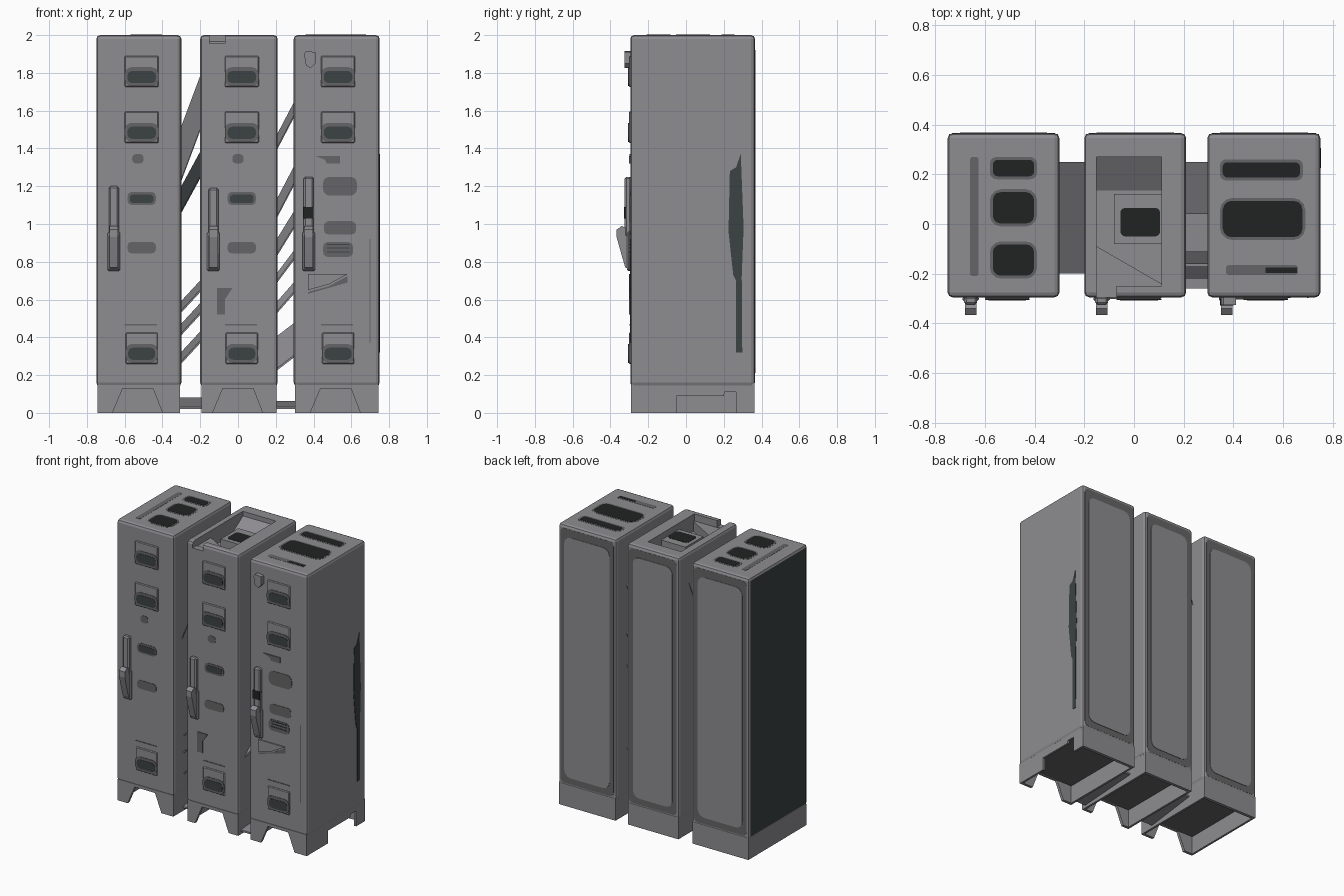
import bpy, bmesh, math
from mathutils import Vector

if "Cube" in bpy.data.objects:
    bpy.data.objects.remove(bpy.data.objects["Cube"])


def mat(name, c):
    m = bpy.data.materials.new(name)
    m.diffuse_color = (*c, 1)
    m.use_nodes = True
    m.node_tree.nodes["Principled BSDF"].inputs["Base Color"].default_value = m.diffuse_color
    return m


BODY = mat("body_grey", (0.27, 0.262, 0.28))
MID = mat("worn_grey", (0.13, 0.13, 0.135))
DARK = mat("dark_teal_grey", (0.045, 0.055, 0.055))
BLACK = mat("vent_black", (0.015, 0.017, 0.017))
FRONT, BACK, TOP = -0.295, 0.365, 2.0


def finish(name, bm, m):
    bmesh.ops.recalc_face_normals(bm, faces=bm.faces[:])
    me = bpy.data.meshes.new(name)
    bm.to_mesh(me)
    bm.free()
    me.materials.append(m)
    ob = bpy.data.objects.new(name, me)
    bpy.context.collection.objects.link(ob)
    return ob


def box(name, x, y, z, m, bevel=0.0, seg=1):
    bm = bmesh.new()
    bmesh.ops.create_cube(bm, size=1)
    for v in bm.verts:
        v.co = [(r[0] + r[1]) / 2 + c * (r[1] - r[0]) for r, c in zip((x, y, z), v.co)]
    if bevel:
        bmesh.ops.bevel(bm, geom=bm.edges[:], offset=bevel, segments=seg,
                        profile=0.5, affect='EDGES')
    return finish(name, bm, m)


def prism(name, pts, axis, a, b, m):
    """Extrude a 2D outline from a to b along an axis."""
    def place(u, v, d):
        return {'x': (d, u, v), 'y': (u, d, v), 'z': (u, v, d)}[axis]
    bm = bmesh.new()
    lo = [bm.verts.new(place(u, v, a)) for u, v in pts]
    hi = [bm.verts.new(place(u, v, b)) for u, v in pts]
    bm.faces.new(lo)
    bm.faces.new(hi)
    for i in range(len(pts)):
        j = (i + 1) % len(pts)
        bm.faces.new((lo[i], lo[j], hi[j], hi[i]))
    return finish(name, bm, m)


def rounded(u0, u1, v0, v1, r):
    pts = []
    corners = ((u1 - r, v1 - r), (u0 + r, v1 - r), (u0 + r, v0 + r), (u1 - r, v0 + r))
    for k, (cu, cv) in enumerate(corners):
        for s in range(4):
            t = math.pi / 2 * (k + s / 3)
            pts.append((cu + r * math.cos(t), cv + r * math.sin(t)))
    return pts


def front_vent(n, x, z, w=0.18, h=0.1, inner=DARK, hood=True):
    y = FRONT
    if hood:
        box(n + "_hood", (x - w / 2, x + w / 2), (y - 0.008, y + 0.01),
            (z - h / 2 - 0.005, z + h / 2 + 0.06), BODY, 0.005)
        y -= 0.008
    prism(n + "_rim", rounded(x - w / 2, x + w / 2, z - h / 2, z + h / 2, h * 0.35),
          'y', y - 0.003, y + 0.002, MID)
    if inner:
        prism(n + "_slot", rounded(x - w * 0.42, x + w * 0.42, z - h * 0.34, z + h * 0.3, h * 0.25),
              'y', y - 0.005, y, inner)


def top_vent(n, x0, x1, y0, y1):
    r = min(x1 - x0, y1 - y0) * 0.3
    prism(n + "_rim", rounded(x0, x1, y0, y1, r), 'z', TOP - 0.004, TOP + 0.001, MID)
    i = 0.012
    prism(n + "_slot", rounded(x0 + i, x1 - i, y0 + i, y1 - i, r * 0.7),
          'z', TOP - 0.004, TOP + 0.002, BLACK)


def handle(n, x, top):
    box(n + "_backplate", (x - 0.033, x + 0.033), (-0.312, -0.29), (0.75, 0.96), BODY, 0.008)
    box(n + "_bar", (x - 0.026, x + 0.026), (-0.325, -0.29), (0.93, top), BODY, 0.009)
    # lever seen from the side: knuckle tapering towards the bottom
    prism(n + "_lever", [(-0.30, 0.76), (-0.322, 0.77), (-0.345, 0.85), (-0.367, 0.93),
                         (-0.367, 0.97), (-0.34, 0.99), (-0.30, 0.97)],
          'x', x - 0.023, x + 0.023, BODY)


lockers = {"left": (-0.75, -0.30), "middle": (-0.20, 0.21), "right": (0.295, 0.75)}
vent_x = {"left": -0.51, "middle": 0.02, "right": 0.53}
bodies = {}
for n, (x0, x1) in lockers.items():
    cx, vx = (x0 + x1) / 2, vent_x[n]
    # cabinet
    body = bodies[n] = box(n + "_cabinet", (x0, x1), (FRONT, BACK), (0.14, TOP), BODY, 0.02, 2)
    # base skirt: front wall with a tapered opening, plain back, side walls
    a, b = x0 + 0.006, x1 - 0.006
    prism(n + "_front_feet", [(a, 0.15), (a, 0), (a + 0.02, 0), (cx - 0.14, 0), (cx - 0.085, 0.13),
                              (cx + 0.075, 0.13), (cx + 0.125, 0), (b, 0), (b, 0.15)],
          'y', FRONT + 0.005, FRONT + 0.025, BODY)
    box(n + "_back_skirt", (a, b), (BACK - 0.025, BACK - 0.003), (0, 0.16), BODY)
    side = [(FRONT + 0.01, 0.15), (FRONT + 0.01, 0), (BACK - 0.006, 0), (BACK - 0.006, 0.15)]
    notch = side[:2] + [(-0.05, 0), (-0.05, 0.09), (0.2, 0.09), (0.205, 0.11), (0.265, 0.11),
                        (0.265, 0)] + side[2:]
    prism(n + "_left_skirt", side, 'x', a, a + 0.015, BODY)
    prism(n + "_right_skirt", notch if n == "right" else side, 'x', b - 0.015, b, BODY)
    box(n + "_underside", (x0 + 0.02, x1 - 0.02), (-0.27, 0.34), (0.13, 0.145), MID)
    # back panel with a worn border
    prism(n + "_back_border", rounded(x0 + 0.018, x1 - 0.018, 0.165, 1.975, 0.03),
          'y', BACK - 0.002, BACK + 0.001, MID)
    prism(n + "_back_panel", rounded(x0 + 0.05, x1 - 0.05, 0.21, 1.92, 0.05),
          'y', BACK, BACK + 0.004, BODY)
    # front vents and door furniture shared by all three
    front_vent(n + "_vent_upper", vx, 1.78)
    front_vent(n + "_vent_lower_row", vx, 1.485)
    front_vent(n + "_vent_foot", vx, 0.315, 0.17, 0.1)
    if n != "right":
        front_vent(n + "_louvre_a", vx, 1.135, 0.15, 0.07, DARK, False)
        front_vent(n + "_louvre_b", vx, 0.875, 0.15, 0.06, None, False)
        prism(n + "_lock", rounded(vx - 0.05, vx + 0.01, 1.32, 1.37, 0.02),
              'y', FRONT - 0.003, FRONT + 0.002, MID)
    box(n + "_door_line", (vx - 0.09, vx + 0.08), (FRONT - 0.003, FRONT + 0.002),
        (0.463, 0.47), MID)

# dark outer side of the left cabinet
me = bodies["left"].data
me.materials.append(DARK)
for p in me.polygons:
    if p.normal.x < -0.95:
        p.material_index = 1

# handles
handle("left_handle", -0.657, 1.20)
handle("middle_handle", -0.13, 1.19)
handle("right_handle", 0.374, 1.25)
box("right_handle_grip", (0.345, 0.40), (-0.328, -0.30), (1.03, 1.09), BLACK)

# extra plates on the right door
front_vent("right_screen_a", 0.54, 1.2, 0.18, 0.1, None, False)
front_vent("right_screen_b", 0.54, 0.98, 0.17, 0.07, None, False)
front_vent("right_louvre", 0.53, 0.865, 0.16, 0.08, None, False)
for i in range(3):
    box("right_louvre_line", (0.47, 0.59), (-0.301, -0.295), (0.85 + i * 0.02, 0.855 + i * 0.02), DARK)
prism("right_catch", [(0.35, 1.9), (0.36, 1.84), (0.385, 1.825), (0.41, 1.85), (0.41, 1.91),
                      (0.36, 1.915)], 'y', -0.325, -0.29, BODY)
prism("right_label", [(0.41, 1.36), (0.54, 1.36), (0.54, 1.32), (0.47, 1.32), (0.46, 1.34)],
      'y', -0.301, -0.293, MID)
prism("right_patch", [(0.37, 0.65), (0.48, 0.68), (0.58, 0.735), (0.37, 0.735)],
      'y', -0.303, -0.293, BODY)
prism("right_patch_shade", [(0.37, 0.64), (0.48, 0.67), (0.58, 0.725), (0.58, 0.69), (0.37, 0.63)],
      'y', -0.297, -0.293, MID)
prism("middle_patch", [(-0.11, 0.66), (-0.03, 0.66), (-0.07, 0.6), (-0.07, 0.52), (-0.11, 0.52)],
      'y', -0.301, -0.293, MID)
box("right_door_seam", (0.697, 0.702), (-0.297, -0.29), (0.37, 0.92), MID)

# hinge strip on the outer side of the right cabinet
prism("right_side_hinge", [(0.265, 0.32), (0.298, 0.32), (0.295, 0.72), (0.305, 0.98), (0.29, 1.37),
                           (0.265, 1.3), (0.232, 1.28), (0.225, 0.96), (0.25, 0.73), (0.265, 0.7)],
      'x', 0.745, 0.753, DARK)

# top vents
for i, (y0, y1) in enumerate(((0.18, 0.27), (-0.01, 0.14), (-0.22, -0.07))):
    top_vent(f"left_top_vent_{i}", -0.58, -0.39, y0, y1)
prism("left_top_groove", rounded(-0.66, -0.625, -0.21, 0.27, 0.012), 'z', 1.996, 2.001, MID)
top_vent("right_top_vent_a", 0.345, 0.68, 0.175, 0.26)
top_vent("right_top_vent_b", 0.345, 0.69, -0.065, 0.105)
prism("right_top_groove", rounded(0.37, 0.66, -0.205, -0.165, 0.012), 'z', 1.996, 2.001, MID)
box("right_top_slit", (0.53, 0.655), (-0.198, -0.176), (1.996, 2.002), BLACK)

# open tray in the top of the middle cabinet, with a raised duct
for i, (x, y, z) in enumerate((((-0.15, 0.11), (-0.25, 0.27), (1.88, 2.1)),
                               ((-0.15, -0.07), (-0.4, -0.2), (1.955, 2.1)))):
    cut = box(f"tray_cutter_{i}", x, y, z, BODY)
    cut.hide_render = True
    cut.hide_viewport = False
    cut.display_type = 'WIRE'
    mod = bodies["middle"].modifiers.new("tray", 'BOOLEAN')
    mod.object = cut
    mod.operation = 'DIFFERENCE'
    mod.solver = 'EXACT'
box("middle_duct", (-0.08, 0.11), (-0.08, 0.12), (1.87, 1.955), BODY)
prism("middle_duct_opening", rounded(-0.055, 0.105, -0.05, 0.065, 0.02), 'z', 1.95, 1.957, BLACK)
prism("middle_tray_ramp", [(0.12, 1.87), (0.275, 1.87), (0.275, 1.97)], 'x', -0.15, 0.11, BODY)
prism("middle_tray_ledge", [(-0.15, -0.25), (0.11, -0.25), (0.11, -0.24), (-0.15, -0.09)],
      'z', 1.87, 1.95, BODY)


# slanted braces bridging the gaps between the cabinets
def brace(n, xa, xb, yf, yb, zf, zb, rise, m=BODY):
    bm = bmesh.new()
    c = [Vector((xa, yf, zf)), Vector((xb, yf, zf + rise)),
         Vector((xb, yb, zb + rise)), Vector((xa, yb, zb))]
    lo = [bm.verts.new(p) for p in c]
    hi = [bm.verts.new(p + Vector((0, 0, 0.012))) for p in c]
    bm.faces.new(lo)
    bm.faces.new(hi)
    for i in range(4):
        j = (i + 1) % 4
        bm.faces.new((lo[i], lo[j], hi[j], hi[i]))
    finish(n, bm, m)


brace("left_gap_panel", -0.31, -0.19, -0.2, 0.25, 1.2, 1.48, 0.32)
brace("left_gap_dark_panel", -0.31, -0.19, -0.05, 0.2, 1.04, 1.17, 0.22, DARK)
for i, z in enumerate((0.52, 0.4, 0.25, 0.02)):
    brace(f"left_gap_brace_{i}", -0.31, -0.19, -0.18, 0.2, z, z + 0.05, 0.13 if z > 0.1 else 0)
for i, (yf, yb, z, h, r) in enumerate(((0.04, 0.25, 1.38, 0.07, 0.2), (0.05, 0.25, 1.02, 0.09, 0.2),
                                       (0.04, 0.24, 0.82, 0.08, 0.17), (-0.16, -0.11, 0.68, 0.04, 0.14),
                                       (-0.22, -0.17, 0.52, 0.05, 0.12), (0.04, 0.24, 0.22, 0.17, 0.08),
                                       (-0.26, 0.2, 0.02, 0.03, 0.0))):
    brace(f"right_gap_brace_{i}", 0.2, 0.305, yf, yb, z, z + h, r)
